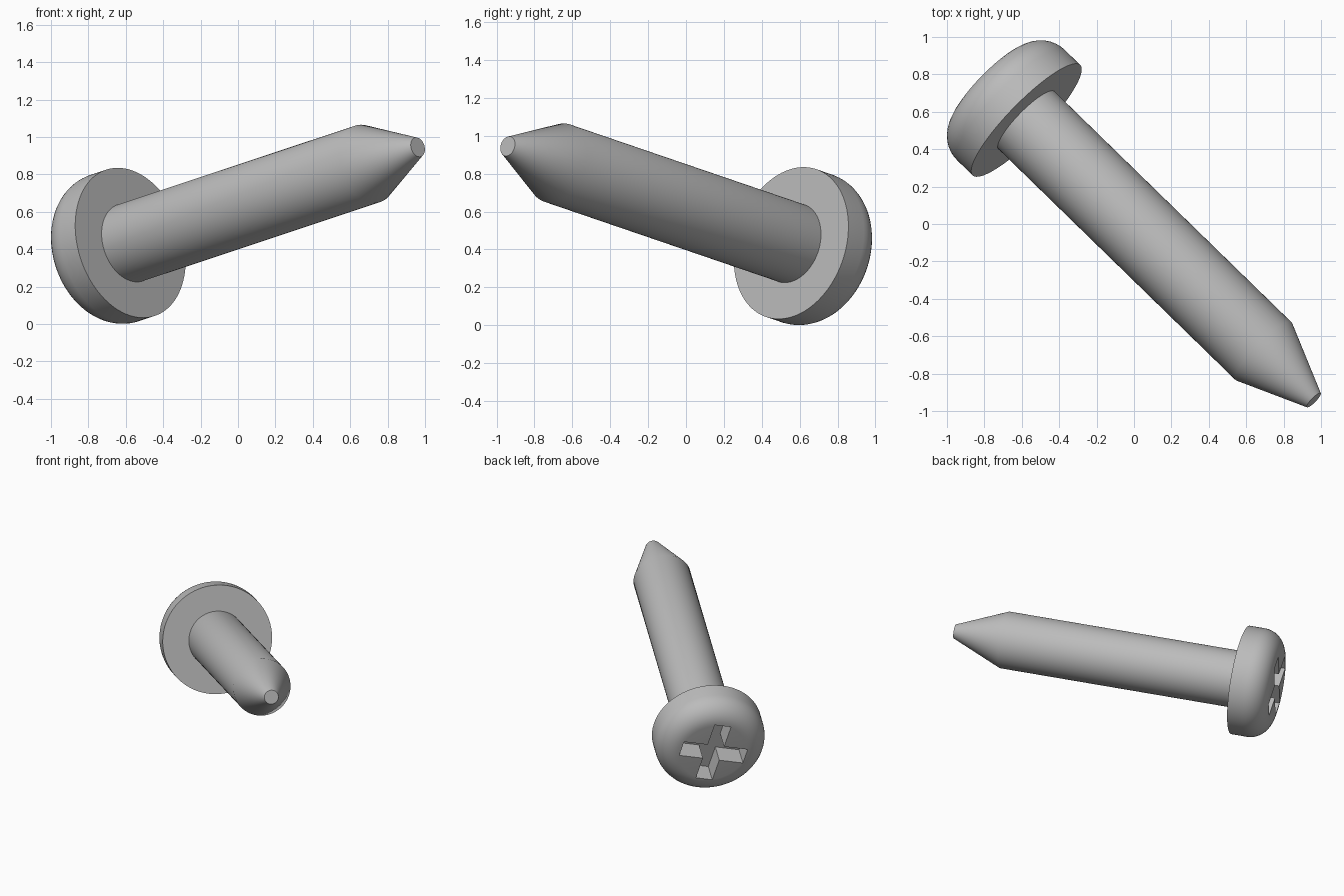
import bpy, bmesh
from math import sin, cos, pi, radians
from mathutils import Vector, Matrix

cube = bpy.data.objects.get("Cube")
if cube:
    bpy.data.objects.remove(cube, do_unlink=True)

# Main sizes, measured along the screw axis from the underside of the head
HEAD_R, RIM_H, ROUND = 0.412, 0.12, 0.162
SHAFT_R, SHAFT_LEN = 0.215, 1.82
TIP_R, TIP_LEN = 0.053, 2.205
SLOT_LEN, SLOT_HALF, SLOT_DEPTH = 0.25, 0.064, 0.16
HEAD_TOP = RIM_H + ROUND

# Material
steel = bpy.data.materials.new("grey_steel")
colour = (0.5, 0.5, 0.5, 1.0)
steel.use_nodes = True
steel.diffuse_color = colour
steel.node_tree.nodes["Principled BSDF"].inputs["Base Color"].default_value = colour


def add_object(name, bm):
    bmesh.ops.recalc_face_normals(bm, faces=bm.faces[:])
    mesh = bpy.data.meshes.new(name)
    bm.to_mesh(mesh)
    bm.free()
    mesh.materials.append(steel)
    obj = bpy.data.objects.new(name, mesh)
    bpy.context.collection.objects.link(obj)
    return obj


def lathe(name, profile, steps=96):
    """Spin a (radius, height) profile around z and cap both ends."""
    bm = bmesh.new()
    verts = [bm.verts.new((r, 0, h)) for r, h in profile]
    edges = [bm.edges.new(pair) for pair in zip(verts, verts[1:])]
    bmesh.ops.spin(bm, geom=verts + edges, cent=(0, 0, 0), axis=(0, 0, 1),
                   angle=2 * pi, steps=steps, use_merge=True)
    bmesh.ops.remove_doubles(bm, verts=bm.verts[:], dist=1e-5)
    bmesh.ops.holes_fill(bm, edges=[e for e in bm.edges if e.is_boundary], sides=0)
    return add_object(name, bm)


# Rounded head, shaft and blunt conical point in one turned profile
corner = [(HEAD_R - ROUND + ROUND * sin(a), RIM_H + ROUND * cos(a))
          for a in (radians(9 * i) for i in range(11))]
profile = corner + [(HEAD_R, 0), (SHAFT_R, 0), (SHAFT_R, -SHAFT_LEN), (TIP_R, -TIP_LEN)]
screw = lathe("screw_body", profile)

# Cross-shaped cutter for the driver recess
bm = bmesh.new()
w, l = SLOT_HALF, SLOT_LEN
outline = []
for quarter in range(4):
    turn = Matrix.Rotation(quarter * pi / 2 - radians(14), 3, 'Z')
    for x, y in ((w, -w), (l, -w), (l, w)):
        outline.append(turn @ Vector((x, y, HEAD_TOP - SLOT_DEPTH)))
floor = bm.faces.new([bm.verts.new(p) for p in outline])
walls = bmesh.ops.extrude_face_region(bm, geom=[floor])
bmesh.ops.translate(bm, vec=(0, 0, SLOT_DEPTH + 0.1),
                    verts=[v for v in walls["geom"] if isinstance(v, bmesh.types.BMVert)])
cutter = add_object("recess_cutter", bm)
cutter.hide_render = True

# Cut the recess, then drop the cutter
cut = screw.modifiers.new("driver_recess", 'BOOLEAN')
cut.operation = 'DIFFERENCE'
cut.solver = 'EXACT'
cut.object = cutter
bpy.ops.object.select_all(action='DESELECT')
bpy.context.view_layer.objects.active = screw
screw.select_set(True)
bpy.ops.object.modifier_apply(modifier=cut.name)
bpy.data.objects.remove(cutter, do_unlink=True)
bpy.ops.object.shade_smooth_by_angle(angle=radians(35))

# Tilt the screw: head at the back, point raised towards the front
axis = Vector((-0.697, 0.679, -0.232)).normalized()
up = Vector((0, 0, 1))
up = (up - axis * up.dot(axis)).normalized()
side = up.cross(axis)
frame = Matrix((side, up, axis)).transposed().to_4x4()
screw.matrix_world = Matrix.Translation((-0.575, 0.555, 0.434)) @ frame
